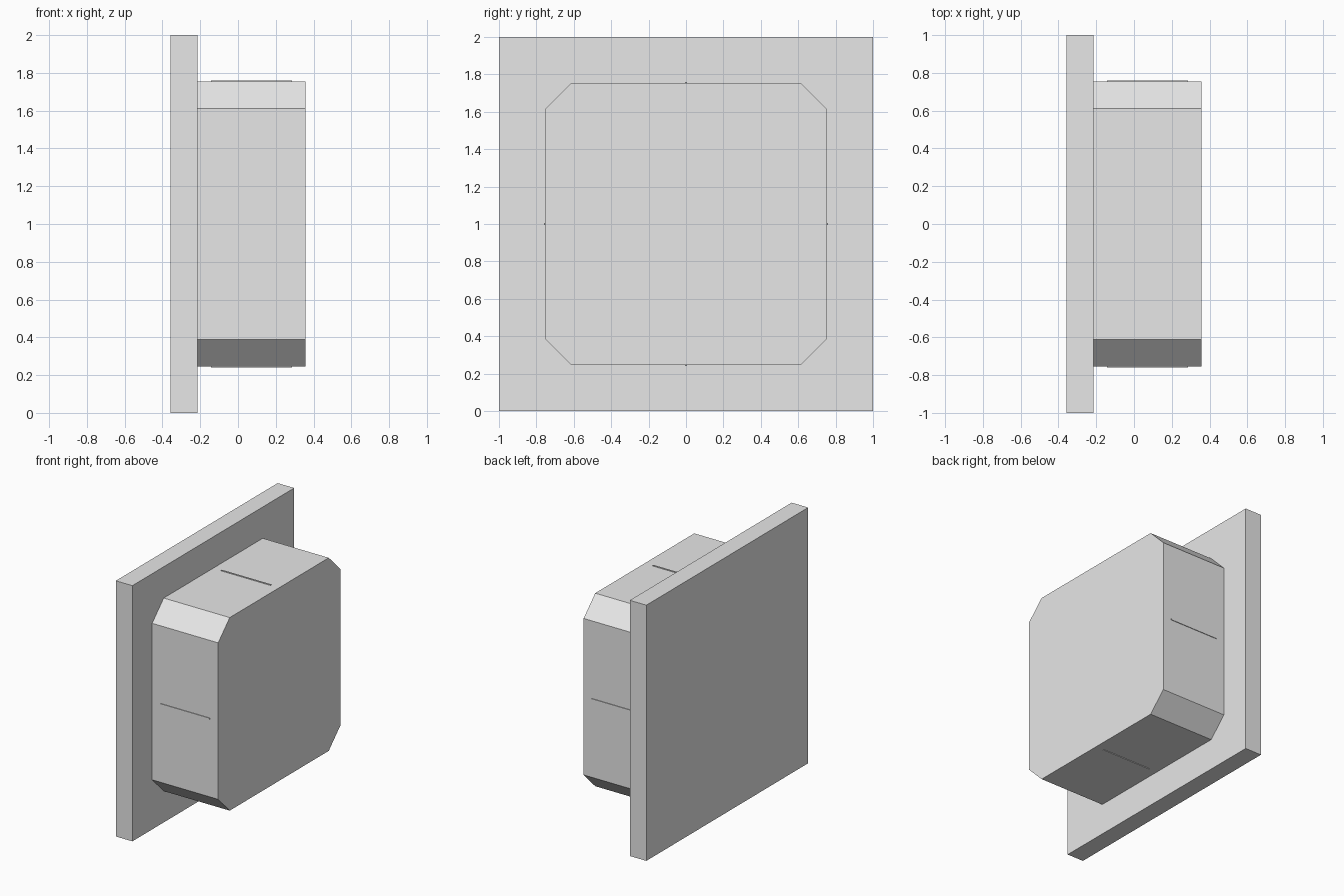
import bpy
import math
from mathutils import Matrix, Vector

default_cube = bpy.data.objects.get("Cube")
if default_cube:
    bpy.data.objects.remove(default_cube, do_unlink=True)

grey = bpy.data.materials.new("light_grey")
grey.use_nodes = True
grey.diffuse_color = (0.8, 0.8, 0.8, 1)
grey.node_tree.nodes["Principled BSDF"].inputs["Base Color"].default_value = (0.8, 0.8, 0.8, 1)

CENTRE = Vector((0, 0, 1))
HALF = 0.755      # half width of the block
CHAMFER = 0.143   # cut at the block's corners


def extrude_x(name, outline, x0, x1):
    """Prism along x from a counter-clockwise (y, z) outline around the centre."""
    n = len(outline)
    verts = [CENTRE + Vector((x, y, z)) for x in (x0, x1) for y, z in outline]
    faces = [list(range(n))[::-1], list(range(n, 2 * n))]
    faces += [[i, (i + 1) % n, (i + 1) % n + n, i + n] for i in range(n)]
    mesh = bpy.data.meshes.new(name)
    mesh.from_pydata(verts, [], faces)
    mesh.materials.append(grey)
    obj = bpy.data.objects.new(name, mesh)
    bpy.context.collection.objects.link(obj)
    return obj


def rectangle(y0, y1, z0, z1):
    return [(y0, z0), (y1, z0), (y1, z1), (y0, z1)]


# Square mounting plate
extrude_x("back_plate", rectangle(-1, 1, -1, 1), -0.357, -0.214)

# Block with four chamfered corners
inner = HALF - CHAMFER
octagon = [(HALF, -inner), (HALF, inner), (inner, HALF), (-inner, HALF),
           (-HALF, inner), (-HALF, -inner), (-inner, -HALF), (inner, -HALF)]
extrude_x("chamfered_block", octagon, -0.214, 0.357)

# Thin raised rib along the middle of each side
for i, side in enumerate(("top", "front", "bottom", "back")):
    rib = extrude_x(side + "_rib", rectangle(-0.005, 0.005, HALF - 0.01, HALF + 0.005),
                    -0.143, 0.286)
    turn = Matrix.Rotation(i * math.pi / 2, 4, "X")
    rib.data.transform(Matrix.Translation(CENTRE) @ turn @ Matrix.Translation(-CENTRE))
